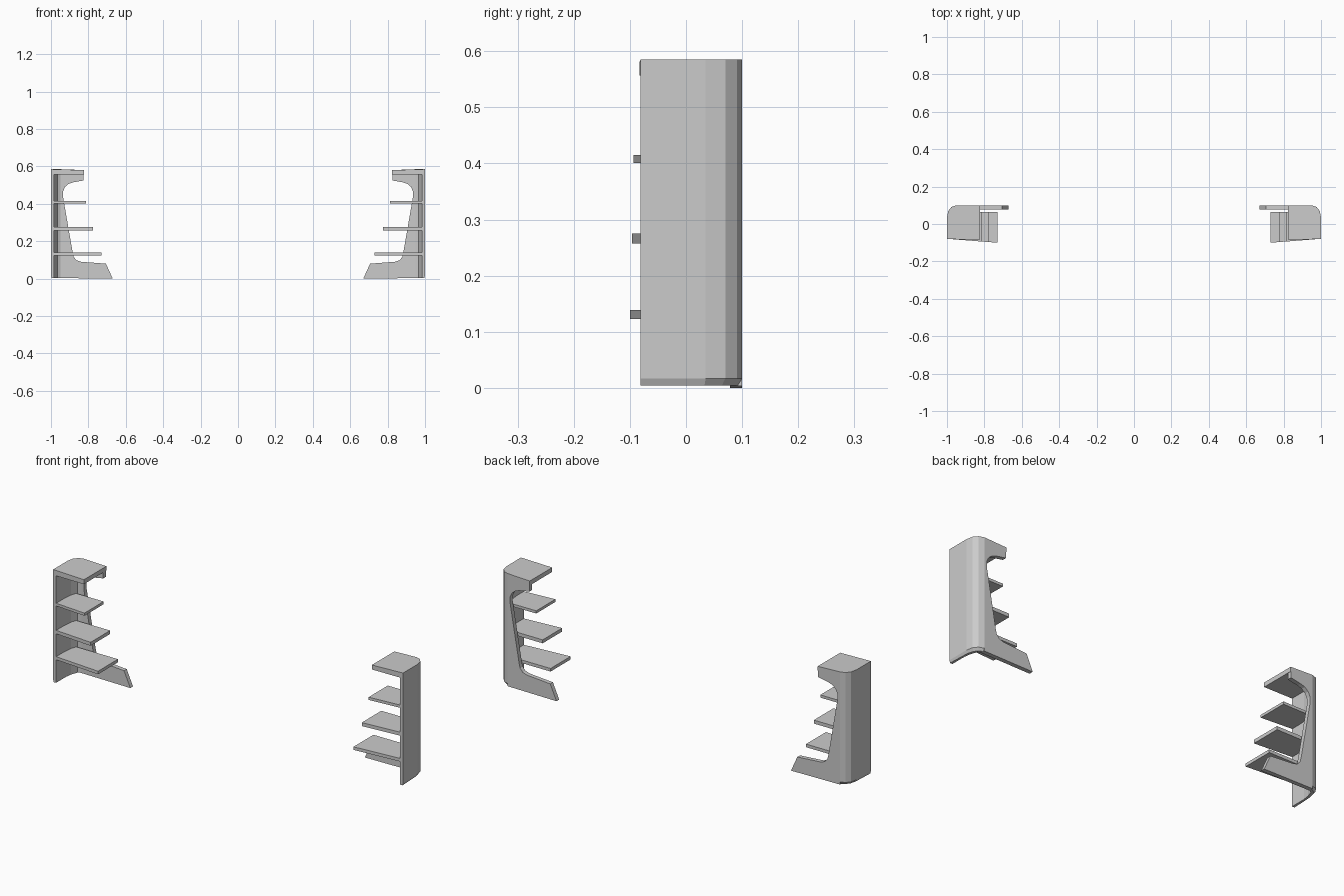
import bpy, bmesh

if "Cube" in bpy.data.objects:
    bpy.data.objects.remove(bpy.data.objects["Cube"])


def finish(name, bm):
    """Make an object from the bmesh and mirror it to the other end."""
    bmesh.ops.recalc_face_normals(bm, faces=bm.faces)
    me = bpy.data.meshes.new(name)
    bm.to_mesh(me)
    bm.free()
    ob = bpy.data.objects.new(name, me)
    bpy.context.collection.objects.link(ob)
    mod = ob.modifiers.new("other_end", 'MIRROR')
    mod.use_axis[0] = True
    mod.use_mirror_merge = False
    return ob


def loft(name, rings):
    """Closed solid through rings of 3D points."""
    bm = bmesh.new()
    loops = [[bm.verts.new(p) for p in ring] for ring in rings]
    n = len(loops[0])
    for a, b in zip(loops, loops[1:]):
        for i in range(n):
            j = (i + 1) % n
            bm.faces.new((a[i], a[j], b[j], b[i]))
    bm.faces.new(loops[0])
    bm.faces.new(loops[-1])
    return finish(name, bm)


# Outer plan curve of the end panel, front to back
outer = [(1.0, -0.081), (1.0, 0.035), (0.993, 0.07), (0.976, 0.091), (0.95, 0.1)]
inner = [(0.95, 0.078), (0.966, 0.07), (0.978, 0.035), (0.983, 0.0), (0.983, -0.081)]

# End panel with rounded rear corner and a small tucked-in bottom edge
tucked = [(1.0 - 0.003, -0.081), (0.992, 0.033), (0.984, 0.064),
          (0.969, 0.082), (0.95, 0.092)]
loft("end_panel", [
    [(x, y, 0.004) for x, y in tucked + inner],
    [(x, y, 0.017) for x, y in outer + inner],
    [(x, y, 0.570) for x, y in outer + inner],
])

# C-shaped back frame with foot and upper bracket
frame = [(0.95, 0.003), (0.67, 0.0), (0.706, 0.08), (0.84, 0.09), (0.863, 0.098),
         (0.878, 0.115), (0.884, 0.14), (0.936, 0.44), (0.935, 0.468),
         (0.924, 0.491), (0.905, 0.507), (0.88, 0.515), (0.825, 0.525),
         (0.825, 0.57), (0.95, 0.57)]
loft("back_frame", [[(x, y, z) for x, z in frame] for y in (0.078, 0.1)])

# Top cap, gently sloping toward the inner edge
cap = outer + [(0.823, 0.1), (0.823, -0.083)]
loft("top_cap", [
    [(x, y, 0.557) for x, y in cap],
    [(x, y, 0.585 if x > 0.9 else 0.58) for x, y in cap],
])

# Three shelves, longer toward the bottom
shelves = [("upper_shelf", 0.812, 0.401, 0.415),
           ("middle_shelf", 0.775, 0.257, 0.275),
           ("lower_shelf", 0.73, 0.123, 0.139)]
for name, tip, z0, z1 in shelves:
    tip_y = -0.08 - (1.0 - tip) * 0.074
    plan = [(0.988, -0.08), (tip, tip_y), (tip, 0.063), (0.975, 0.063)]
    loft(name, [[(x, y, z) for x, y in plan] for z in (z0, z1)])
